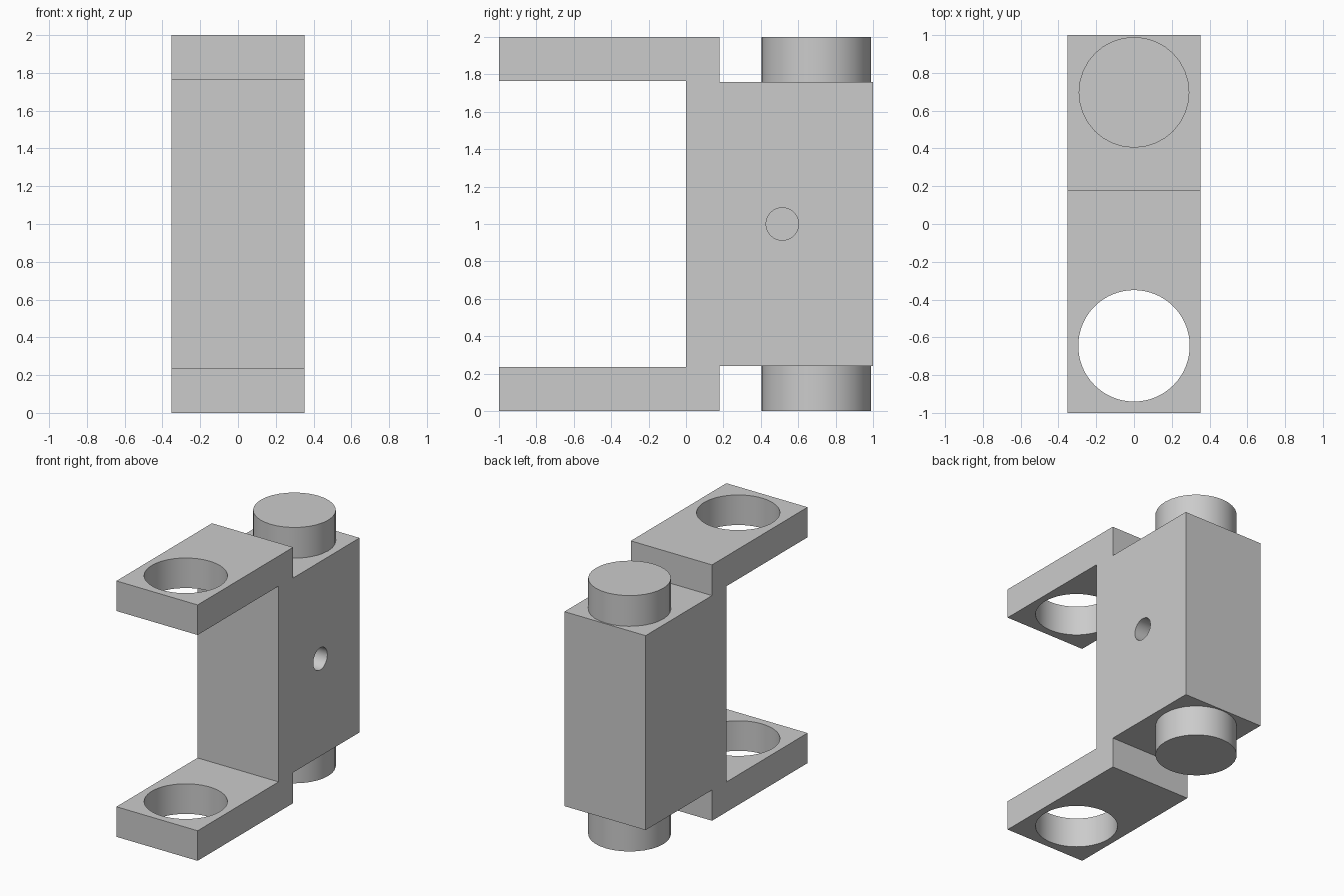
import bpy, bmesh, math
from mathutils import Matrix

cube = bpy.data.objects.get("Cube")
if cube:
    bpy.data.objects.remove(cube, do_unlink=True)

HALF_W = 0.351          # half width along x
ARM_Z, STEP_Z = 0.235, 0.24
HOLE_Y, PIN_Y, PIN_R = -0.645, 0.697, 0.293

grey = bpy.data.materials.new("plain grey")
grey.use_nodes = True
colour = (0.6, 0.6, 0.6, 1)
grey.diffuse_color = colour
grey.node_tree.nodes["Principled BSDF"].inputs["Base Color"].default_value = colour


def finish(name, bm):
    bmesh.ops.recalc_face_normals(bm, faces=bm.faces)
    mesh = bpy.data.meshes.new(name)
    bm.to_mesh(mesh)
    bm.free()
    mesh.materials.append(grey)
    obj = bpy.data.objects.new(name, mesh)
    bpy.context.collection.objects.link(obj)
    return obj


def cylinder(name, radius, depth, centre, sides, axis="Z"):
    bm = bmesh.new()
    turn = Matrix.Rotation(math.pi / 2, 4, "Y") if axis == "X" else Matrix()
    bmesh.ops.create_cone(bm, cap_ends=True, segments=sides, radius1=radius,
                          radius2=radius, depth=depth,
                          matrix=Matrix.Translation(centre) @ turn)
    return finish(name, bm)


def smooth(obj):
    bpy.ops.object.select_all(action="DESELECT")
    obj.select_set(True)
    bpy.context.view_layer.objects.active = obj
    bpy.ops.object.shade_smooth_by_angle(angle=math.radians(30))


# Link body with two forward arms: lower half of the side profile, mirrored in z
half = [(1, STEP_Z), (0.18, STEP_Z), (0.18, 0), (-1, 0), (-1, ARM_Z), (0, ARM_Z)]
profile = half + [(y, 2 - z) for y, z in reversed(half)]
bm = bmesh.new()
side = bm.faces.new([bm.verts.new((-HALF_W, y, z)) for y, z in profile])
extruded = bmesh.ops.extrude_face_region(bm, geom=[side])["geom"]
bmesh.ops.translate(bm, vec=(2 * HALF_W, 0, 0),
                    verts=[v for v in extruded if isinstance(v, bmesh.types.BMVert)])
body = finish("link_body", bm)

# Arm eyes cut through both arms, and a blind hole in one side
cutters = [
    cylinder("arm_eye_cutter", 0.295, 3, (0, HOLE_Y, 1), 64),
    cylinder("side_hole_cutter", 0.087, 0.7, (HALF_W, 0.515, 1), 32, "X"),
]
for cutter in cutters:
    cut = body.modifiers.new(cutter.name, "BOOLEAN")
    cut.operation = "DIFFERENCE"
    cut.solver = "EXACT"
    cut.object = cutter
    bpy.context.view_layer.objects.active = body
    bpy.ops.object.modifier_apply(modifier=cut.name)
    bpy.data.objects.remove(cutter, do_unlink=True)
smooth(body)

# Hinge pins above and below the body
for name, z in (("lower_pin", STEP_Z / 2), ("upper_pin", 2 - STEP_Z / 2)):
    smooth(cylinder(name, PIN_R, STEP_Z, (0, PIN_Y, z), 32))
